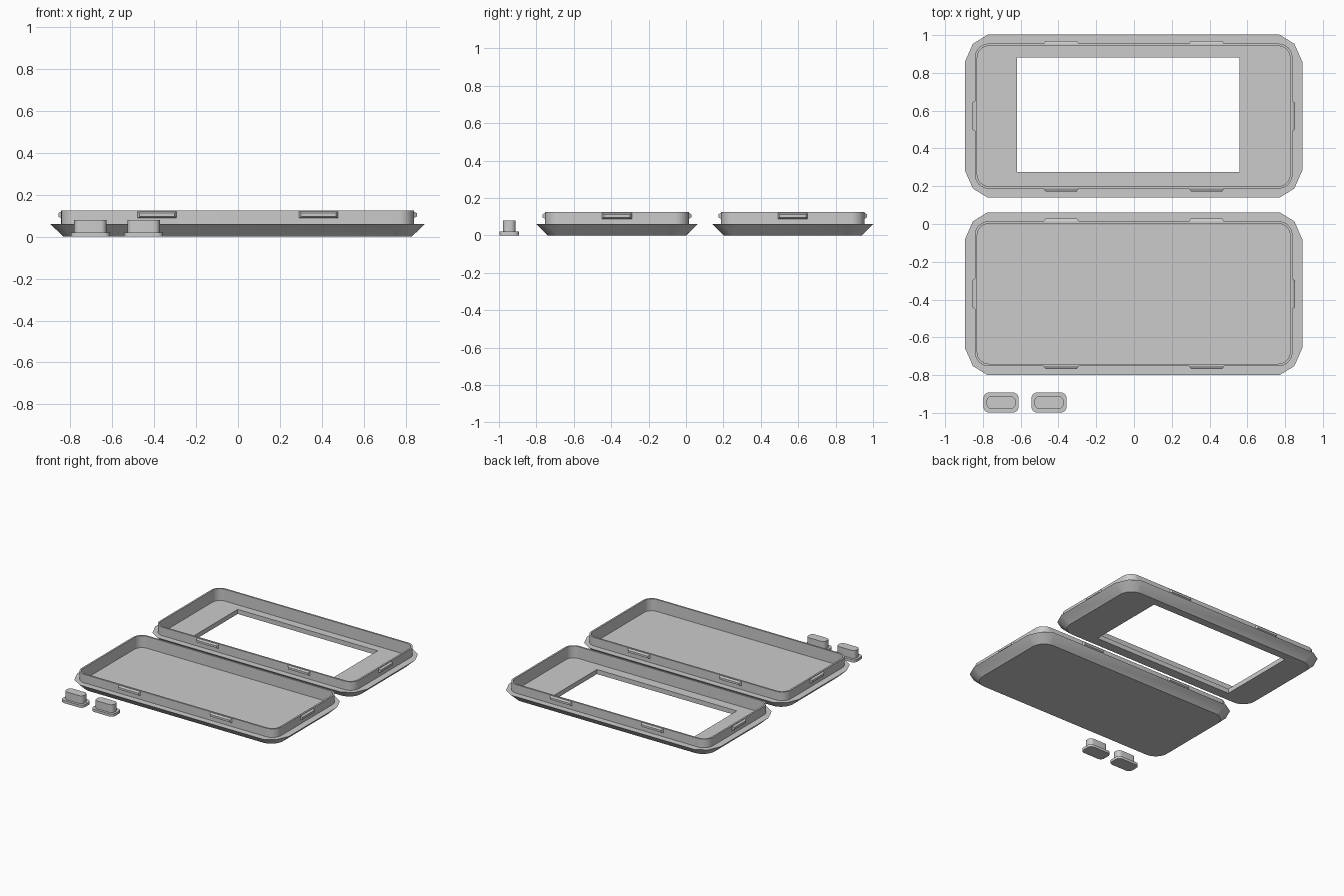
import bpy, bmesh, math
from mathutils import Vector

cube = bpy.data.objects.get("Cube")
if cube:
    bpy.data.objects.remove(cube, do_unlink=True)

grey = bpy.data.materials.new("light_grey_plastic")
grey.use_nodes = True
GREY = (0.6, 0.6, 0.6, 1)
grey.diffuse_color = GREY
grey.node_tree.nodes["Principled BSDF"].inputs["Base Color"].default_value = GREY


def rounded(hx, hy, r, seg=8):
    """Outline of a rounded rectangle, counter-clockwise."""
    pts = []
    for i, (sx, sy) in enumerate([(1, 1), (-1, 1), (-1, -1), (1, -1)]):
        for k in range(seg + 1):
            a = math.pi / 2 * (i + k / seg)
            pts.append((sx * (hx - r) + r * math.cos(a), sy * (hy - r) + r * math.sin(a)))
    return pts


def chamfered(hx, hy):
    """Outline of a rectangle with coarse three-point corners."""
    corner = [(0, 0.143), (0.042, 0.048), (0.12, 0)]
    return [(sx * (hx - a), sy * (hy - b)) for sx in (1, -1) for sy in (1, -1) for a, b in corner]


def make(name, bm, loc=(0, 0, 0)):
    bmesh.ops.recalc_face_normals(bm, faces=bm.faces[:])
    me = bpy.data.meshes.new(name)
    bm.to_mesh(me)
    bm.free()
    me.materials.append(grey)
    ob = bpy.data.objects.new(name, me)
    bpy.context.collection.objects.link(ob)
    ob.location = loc
    return ob


def hull(name, loops, loc):
    """Convex solid around outlines given as (outline, z)."""
    bm = bmesh.new()
    for pts, z in loops:
        for x, y in pts:
            bm.verts.new((x, y, z))
    bmesh.ops.convex_hull(bm, input=bm.verts[:])
    bmesh.ops.dissolve_limit(bm, angle_limit=0.002, verts=bm.verts[:], edges=bm.edges[:])
    return make(name, bm, loc)


def prism(name, pts, z0, z1, loc):
    return hull(name, [(pts, z0), (pts, z1)], loc)


def combine(ob, other, op):
    """Apply a boolean and drop the second solid."""
    bpy.context.view_layer.update()
    mod = ob.modifiers.new("cut", "BOOLEAN")
    mod.object, mod.operation, mod.solver = other, op, "EXACT"
    dg = bpy.context.evaluated_depsgraph_get()
    me = bpy.data.meshes.new_from_object(ob.evaluated_get(dg))
    ob.modifiers.clear()
    ob.data = me
    bpy.data.objects.remove(other, do_unlink=True)


def finish(ob):
    bpy.ops.object.select_all(action="DESELECT")
    ob.select_set(True)
    bpy.context.view_layer.objects.active = ob
    bpy.ops.object.shade_smooth_by_angle(angle=math.radians(30))


def clip(name, at, out, length):
    """Snap ridge with sloped ends, lying along the wall and facing out."""
    out = Vector(out)
    along = Vector((-out.y, out.x, 0))
    bm = bmesh.new()
    for depth, half, z0, z1 in [(-0.004, length / 2, 0.086, 0.122),
                                (0.014, length / 2 - 0.012, 0.096, 0.112)]:
        for s in (-1, 1):
            for z in (z0, z1):
                bm.verts.new(out * depth + along * s * half + Vector((0, 0, z)))
    bmesh.ops.convex_hull(bm, input=bm.verts[:])
    return make(name, bm, at)


RIM_X, RIM_Y, FLOOR, FLANGE, TOP = 0.841, 0.384, 0.035, 0.06, 0.125


def shell(name, cy):
    """Flared tray with a thin upright rim and six snap ridges."""
    loc = (-0.002, cy, 0)
    body = hull(name, [(rounded(0.83, 0.37, 0.1), 0), (chamfered(0.893, 0.431), FLANGE)], loc)
    combine(body, prism("rim", rounded(RIM_X, RIM_Y, 0.075), 0.045, TOP, loc), "UNION")
    combine(body, prism("cavity", rounded(RIM_X - 0.013, RIM_Y - 0.013, 0.062),
                        FLOOR, 0.2, loc), "DIFFERENCE")
    for s, side in ((-1, "front"), (1, "back")):
        for cx, end in ((-0.386, "right"), (0.384, "left")):
            clip(f"{name}_{side}_{end}_clip", (cx, cy + s * RIM_Y, 0), (0, s, 0), 0.19)
    for s, side in ((-1, "right"), (1, "left")):
        clip(f"{name}_{side}_clip", (loc[0] + s * RIM_X, cy, 0), (s, 0, 0), 0.165)
    return body


# Base tray and windowed lid
finish(shell("base_tray", -0.369))
lid = shell("lid_frame", 0.571)
window = [(x, y) for x in (-0.62, 0.559) for y in (0.274, 0.882)]
combine(lid, prism("window", window, -0.1, 0.2, (0, 0, 0)), "DIFFERENCE")
finish(lid)

# Two loose push buttons
for i, cx in enumerate((-0.704, -0.45)):
    at = (cx, -0.945, 0)
    finish(prism(f"button_{i + 1}_foot", rounded(0.093, 0.053, 0.03), 0, 0.02, at))
    finish(prism(f"button_{i + 1}_cap", rounded(0.077, 0.034, 0.028), 0.015, 0.08, at))
